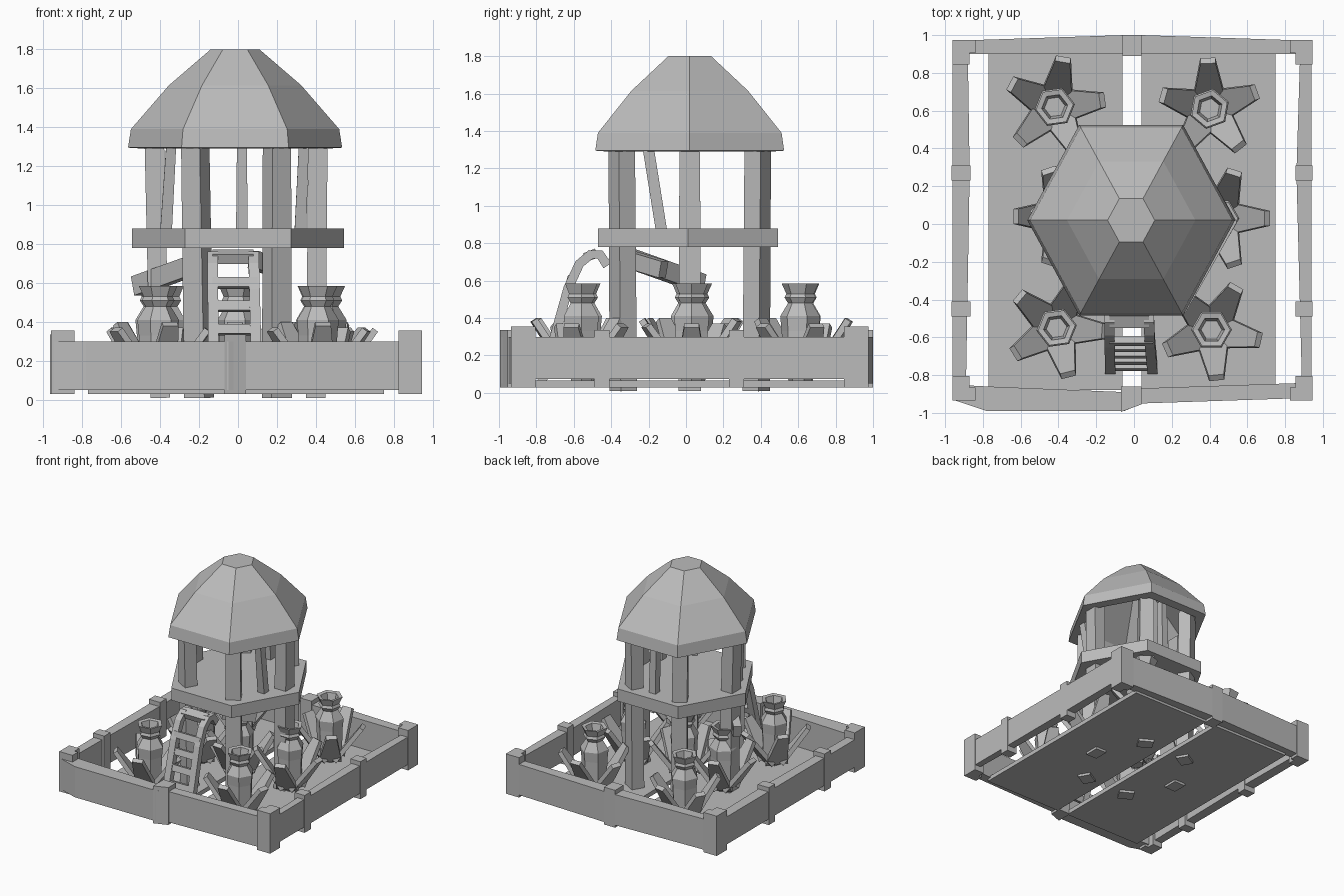
import bpy, bmesh, math
from mathutils import Vector

cube = bpy.data.objects.get("Cube")
if cube:
    bpy.data.objects.remove(cube, do_unlink=True)

stone = bpy.data.materials.new("plain_grey")
stone.use_nodes = True
GREY = (0.5, 0.5, 0.5, 1)
stone.diffuse_color = GREY
stone.node_tree.nodes["Principled BSDF"].inputs["Base Color"].default_value = GREY


def finish(name, bm):
    bmesh.ops.recalc_face_normals(bm, faces=bm.faces)
    mesh = bpy.data.meshes.new(name)
    bm.to_mesh(mesh)
    bm.free()
    mesh.materials.append(stone)
    obj = bpy.data.objects.new(name, mesh)
    bpy.context.collection.objects.link(obj)
    return obj


def loft(bm, rings):
    """Skin a list of equal rings and cap both ends."""
    rows = [[bm.verts.new(p) for p in ring] for ring in rings]
    n = len(rows[0])
    for a, b in zip(rows, rows[1:]):
        for i in range(n):
            j = (i + 1) % n
            bm.faces.new((a[i], a[j], b[j], b[i]))
    bm.faces.new(rows[0][::-1])
    bm.faces.new(rows[-1])


def prism(name, plan, z0, z1):
    bm = bmesh.new()
    loft(bm, [[(x, y, z) for x, y in plan] for z in (z0, z1)])
    return finish(name, bm)


def block(name, x0, x1, y0, y1, z0, z1):
    return prism(name, [(x0, y0), (x1, y0), (x1, y1), (x0, y1)], z0, z1)


def turned(name, profile, sides, centre=(0, 0), squash=1.0, turn=0.0):
    """Low-poly lathe; profile is (radius, height)."""
    bm = bmesh.new()
    angles = [turn + math.tau * i / sides for i in range(sides)]
    loft(bm, [[(centre[0] + r * math.cos(a), centre[1] + squash * r * math.sin(a), z)
               for a in angles] for r, z in profile])
    return finish(name, bm)


def add_beam(bm, start, end, w0, w1, thick, side):
    """Tapered bar between two points; side is its width direction."""
    start, end, side = Vector(start), Vector(end), Vector(side)
    axis = (end - start).normalized()
    side = (side - axis * side.dot(axis)).normalized()
    up = axis.cross(side) * thick / 2
    loft(bm, [[p + side * w / 2 * s + up * t for s, t in ((-1, -1), (1, -1), (1, 1), (-1, 1))]
              for p, w in ((start, w0), (end, w1))])


def beam(name, *args):
    bm = bmesh.new()
    add_beam(bm, *args)
    return finish(name, bm)


# Floor plates with an open slot between them
block("floor_right", -0.77, -0.06, -0.88, 0.92, 0.03, 0.065)
block("floor_left", 0.04, 0.75, -0.88, 0.92, 0.03, 0.065)

# Planter walls, slightly crooked
prism("wall_front", [(-0.96, -0.93), (-0.78, -0.99), (-0.05, -0.99), (0.04, -0.95),
                     (0.94, -0.92), (0.94, -0.84), (0.04, -0.87), (-0.05, -0.89),
                     (-0.78, -0.86), (-0.96, -0.85)], 0.05, 0.30)
prism("wall_back", [(-0.96, 0.97), (-0.05, 1.0), (0.04, 1.0), (0.94, 0.97),
                    (0.94, 0.9), (-0.96, 0.9)], 0.05, 0.30)
prism("wall_right", [(-0.96, -0.88), (-0.96, 0.92), (-0.88, 0.92), (-0.87, 0.27),
                     (-0.89, -0.88)], 0.075, 0.30)
prism("wall_left", [(0.94, -0.88), (0.94, 0.92), (0.88, 0.92), (0.86, 0.27),
                    (0.89, -0.88)], 0.075, 0.30)

# L-shaped corner caps
for sx, x in ((-1, -0.96), (1, 0.945)):
    for sy, y in ((-1, -0.935), (1, 0.975)):
        plan = [(0, 0), (0.12, 0), (0.12, 0.07), (0.09, 0.07), (0.09, 0.13), (0, 0.13)]
        prism("corner_cap", [(x - sx * a, y - sy * b) for a, b in plan], 0.03, 0.355)

# Clamps along the walls
for y in (-0.45, 0.27):
    block("side_clamp", -0.965, -0.865, y - 0.04, y + 0.04, 0.03, 0.335)
    block("side_clamp", 0.855, 0.945, y - 0.04, y + 0.04, 0.03, 0.335)
prism("front_clamp", [(-0.07, -0.995), (0.04, -0.955), (0.04, -0.86), (-0.07, -0.86)], 0.03, 0.335)
block("back_clamp", -0.06, 0.04, 0.89, 1.0, 0.03, 0.335)

# Tower posts run from below the floor up to the roof
for i in range(6):
    a = math.tau * i / 6
    c, s = math.cos(a), math.sin(a)
    beam("tower_post", (0.40 * c, 0.02 + 0.41 * s, 0.01), (-0.01 + 0.42 * c, 0.02 + 0.42 * s, 1.34),
         0.12, 0.11, 0.10, (-s, c, 0))

# Slim leaning posts between the main ones
for x0, x1, y0, y1 in ((-0.37, -0.34, -0.13, -0.21), (0.32, 0.34, -0.13, -0.21), (0.02, 0.02, 0.38, 0.36)):
    beam("slim_post", (x0, y0, 0.86), (x1, y1, 1.36), 0.06, 0.05, 0.06, (1, 0, 0))

# Deck and hollow roof
turned("deck", [(0.545, 0.78), (0.545, 0.88)], 6, (0.0, 0.01), 1.02)
turned("roof", [(0.10, 1.70), (0.45, 1.37), (0.47, 1.29), (0.55, 1.295), (0.535, 1.39),
                (0.34, 1.615), (0.125, 1.80)], 6, (-0.015, 0.02), 1.06)

# Braces under the deck
beam("brace_right", (-0.15, -0.30, 0.72), (-0.52, 0.08, 0.585), 0.06, 0.06, 0.10, (1, 1, 0))
beam("brace_left", (0.08, -0.32, 0.72), (0.24, -0.12, 0.66), 0.06, 0.06, 0.09, (1, -1, 0))

# Ladder with rails hooked over at the top
RAIL = [(-0.77, 0.06), (-0.63, 0.56), (-0.57, 0.69), (-0.51, 0.74), (-0.46, 0.74), (-0.42, 0.68)]
for base_x, top_x in ((-0.125, -0.13), (0.10, 0.08)):
    bm = bmesh.new()
    rings = []
    for k, (y, z) in enumerate(RAIL):
        y0, z0 = RAIL[max(k - 1, 0)]
        y1, z1 = RAIL[min(k + 1, len(RAIL) - 1)]
        tangent = Vector((0, y1 - y0, z1 - z0)).normalized()
        up = Vector((1, 0, 0)).cross(tangent) * 0.025
        p = Vector((base_x + (top_x - base_x) * z / 0.74, y, z))
        e = Vector((0.027, 0, 0))
        rings.append([p - e - up, p + e - up, p + e + up, p - e + up])
    loft(bm, rings)
    finish("ladder_rail", bm)
for z in (0.12, 0.24, 0.36, 0.48, 0.60):
    y = -0.77 + (z - 0.06) * 0.28
    beam("ladder_rung", (-0.13, y, z), (0.10, y, z), 0.05, 0.05, 0.04, (0, 0.3, 1))
beam("ladder_top", (-0.13, -0.51, 0.735), (0.08, -0.51, 0.735), 0.07, 0.07, 0.05, (0, 1, 0.4))

# Potted flowers: a faceted bulb with a flared cup, ringed by five slab leaves
BULB = [(0.06, 0.06), (0.095, 0.16), (0.10, 0.33), (0.108, 0.41), (0.065, 0.48), (0.085, 0.51),
        (0.075, 0.53), (0.10, 0.585), (0.07, 0.58), (0.055, 0.52)]
PLANTS = ((-0.42, 0.62, 8), (0.40, 0.61, 20), (-0.41, -0.55, 68), (0.41, -0.56, 60),
          (0.45, 0.03, 0), (-0.37, 0.04, 36), (0.0, 0.02, 50))
for x, y, phase in PLANTS:
    turned("flower_bulb", BULB, 6, (x, y), 1.0, math.radians(phase))
    bm = bmesh.new()
    for k in range(5):
        a = math.radians(phase + 72 * k)
        c, s = math.cos(a), math.sin(a)
        tip = 0.36 + 0.03 * (k % 2)
        add_beam(bm, (x + 0.06 * c, y + 0.06 * s, 0.09), (x + 0.255 * c, y + 0.255 * s, tip),
                 0.17, 0.08, 0.035, (-s, c, 0))
    finish("flower_leaves", bm)
